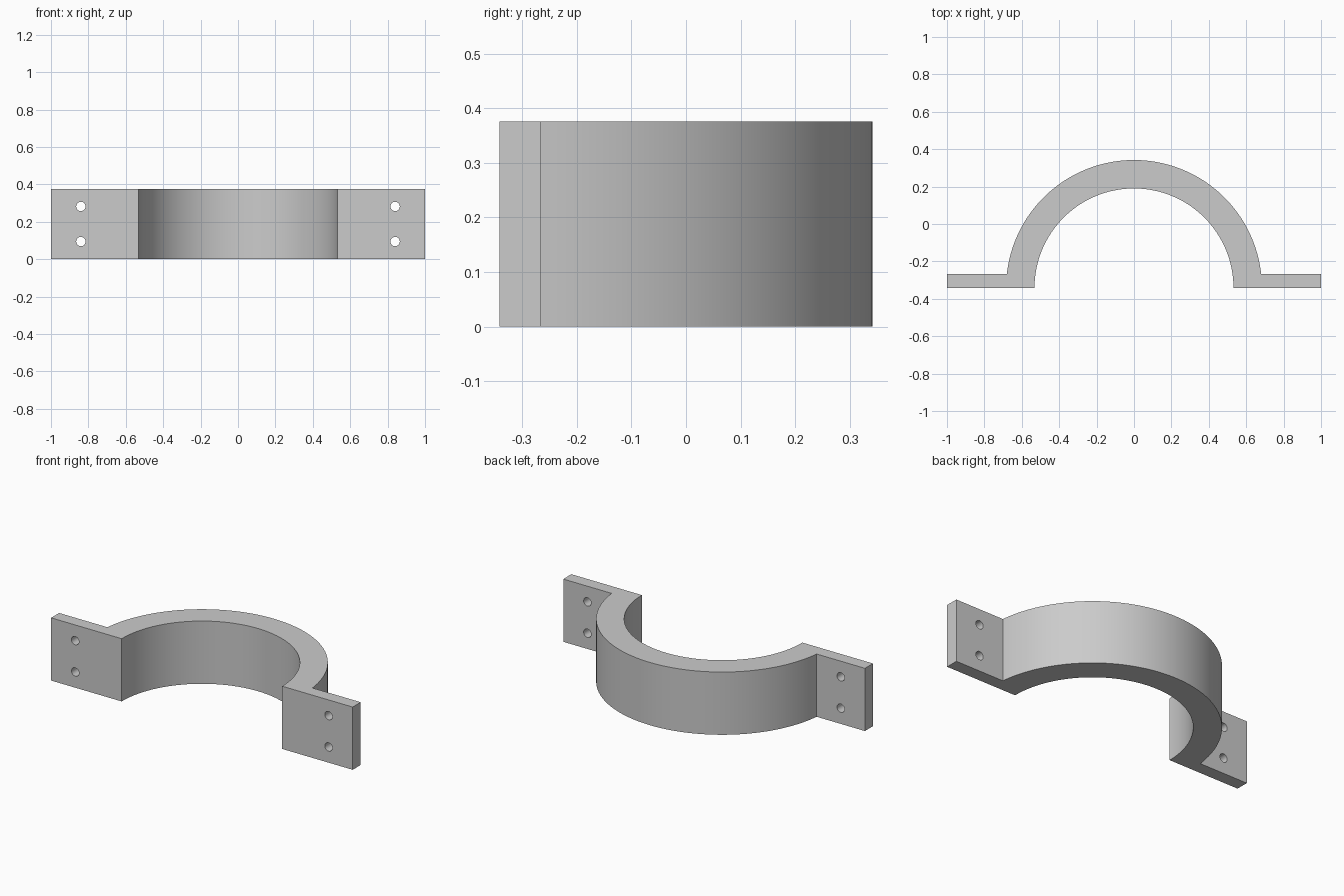
import bpy, bmesh
from math import sin, cos, pi, asin, radians

cube = bpy.data.objects.get("Cube")
if cube:
    bpy.data.objects.remove(cube)

HEIGHT = 0.376
BACK = 0.342           # half depth; the arc centre lies on the front plane
INNER, OUTER = 0.532, 0.684
FLANGE = 0.076         # flange thickness
SEGMENTS = 96

grey = bpy.data.materials.new("light grey")
grey.use_nodes = True
colour = (0.6, 0.6, 0.6, 1)
grey.diffuse_color = colour
grey.node_tree.nodes["Principled BSDF"].inputs["Base Color"].default_value = colour


def arc(radius, start, end):
    """Points on an arc around the centre of the clamp."""
    angles = [start + (end - start) * i / SEGMENTS for i in range(SEGMENTS + 1)]
    return [(radius * cos(a), radius * sin(a) - BACK) for a in angles]


# Clamp outline: outer arc, left flange, inner arc, right flange
meet = asin(FLANGE / OUTER)
outline = arc(OUTER, meet, pi - meet)
outline += [(-1, FLANGE - BACK), (-1, -BACK)]
outline += arc(INNER, pi, 0)
outline += [(1, -BACK), (1, FLANGE - BACK)]

# Extrude the outline upwards into the clamp body
bm = bmesh.new()
base = bm.faces.new([bm.verts.new((x, y, 0)) for x, y in outline])
extruded = bmesh.ops.extrude_face_region(bm, geom=[base])["geom"]
bmesh.ops.translate(bm, vec=(0, 0, HEIGHT),
                    verts=[v for v in extruded if isinstance(v, bmesh.types.BMVert)])
bmesh.ops.recalc_face_normals(bm, faces=bm.faces)
mesh = bpy.data.meshes.new("half_clamp")
bm.to_mesh(mesh)
bm.free()
mesh.materials.append(grey)
clamp = bpy.data.objects.new("half_clamp", mesh)
bpy.context.collection.objects.link(clamp)

# Two bolt holes through each flange
for side in (-1, 1):
    for level in (0.25, 0.75):
        bpy.ops.mesh.primitive_cylinder_add(
            vertices=32, radius=0.025, depth=0.3, rotation=(pi / 2, 0, 0),
            location=(side * 0.84, FLANGE / 2 - BACK, HEIGHT * level))
        cutter = bpy.context.object
        cutter.name = "bolt_hole_cutter"
        cutter.hide_render = True
        cutter.data.materials.append(grey)
        hole = clamp.modifiers.new("bolt_hole", "BOOLEAN")
        hole.operation = "DIFFERENCE"
        hole.solver = "EXACT"
        hole.object = cutter
        bpy.context.view_layer.objects.active = clamp
        bpy.ops.object.modifier_apply(modifier=hole.name)
        bpy.data.objects.remove(cutter)

# Smooth the curved walls and keep the edges sharp
bpy.ops.object.select_all(action="DESELECT")
clamp.select_set(True)
bpy.context.view_layer.objects.active = clamp
bpy.ops.object.shade_smooth_by_angle(angle=radians(30))
